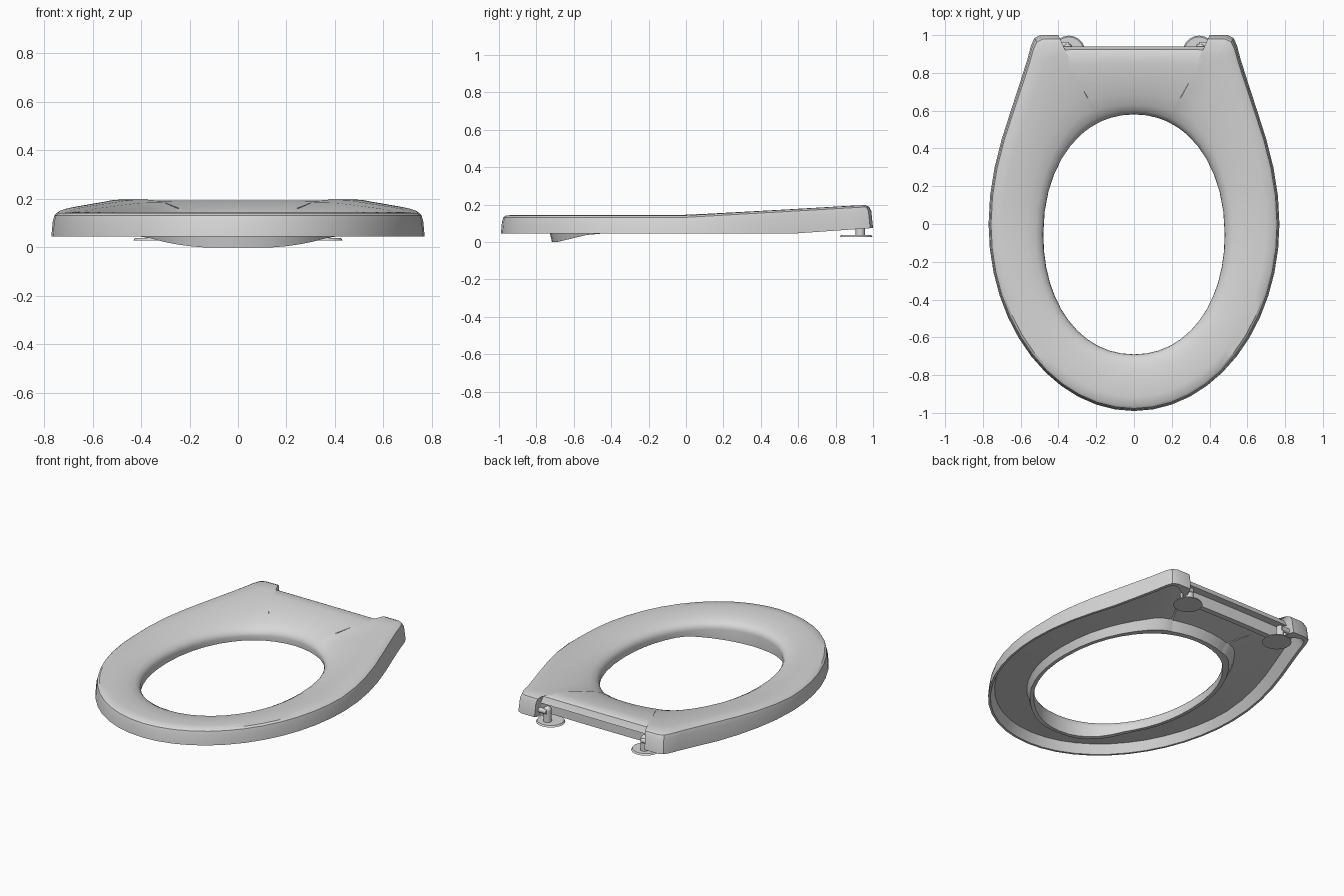
import bpy, bmesh
from math import sin, cos, radians, pi
from mathutils import Matrix, Vector

if "Cube" in bpy.data.objects:
    bpy.data.objects.remove(bpy.data.objects["Cube"])

grey = bpy.data.materials.new("light_grey_plastic")
grey.use_nodes = True
colour = (0.68, 0.68, 0.68, 1)
grey.diffuse_color = colour
grey.node_tree.nodes["Principled BSDF"].inputs["Base Color"].default_value = colour


def clamp(v):
    return max(0.0, min(1.0, v))


def finish(bm, name):
    """Turn a bmesh into a smooth object with the shared plastic colour."""
    bmesh.ops.recalc_face_normals(bm, faces=bm.faces)
    mesh = bpy.data.meshes.new(name)
    bm.to_mesh(mesh)
    bm.free()
    mesh.materials.append(grey)
    ob = bpy.data.objects.new(name, mesh)
    bpy.context.collection.objects.link(ob)
    bpy.ops.object.select_all(action='DESELECT')
    ob.select_set(True)
    bpy.context.view_layer.objects.active = ob
    bpy.ops.object.shade_smooth_by_angle(angle=radians(35))


# Half outline: elliptical front, tapering sides, rear ear, then the notch.
# Each point carries the angle of its partner on the oval opening
# and the zone that decides its underside.
FRONT = 12
half = [(0.77 * sin(i * pi / 2 / FRONT), -0.99 * cos(i * pi / 2 / FRONT),
         -90 + i * 90 / FRONT, "side") for i in range(FRONT + 1)]
half += [(x, y, deg, "side") for x, y, deg in (
    (.762, .15, 10), (.738, .3, 20), (.7, .45, 29), (.652, .6, 38),
    (.603, .75, 46), (.565, .87, 53), (.545, .945, 57), (.527, .985, 60),
    (.495, 1, 63))]
half += [(.4, 1, 68, "ear"), (.4, .94, 70, "ear")]
half += [(x, .94, deg, "notch") for x, deg in (
    (.398, 70.4), (.27, 76), (.13, 83), (0, 90))]


def opening(deg):
    c, s = max(0, cos(radians(deg))), sin(radians(deg))
    sign = 1 if s > 0 else -1
    return 0.48 * c ** .95, -0.055 + sign * 0.635 * abs(s) ** .95


# Heights of the top surface, the outer rim and the lip around the opening
def top_z(t, y):
    return 0.142 + 0.058 * max(0, y) - 0.03 * t * t * clamp(y / 0.5)


def rim_z(t, y):
    return 0.045 + 0.07 * max(0, y - 0.57)


def lip_z(t, y):
    return rim_z(t, y) - 0.045 * clamp((-0.5 - y) / 0.19)


# Cross-section over the top, round the lip and into the hollow underside:
# fraction towards the opening, height rule, offset
upper = [(.02, top_z, -.035), (.045, top_z, -.01), (.09, top_z, 0),
         (.25, top_z, .003), (.45, top_z, .003), (.7, top_z, -.005),
         (.86, top_z, -.016), (.95, top_z, -.03), (.99, top_z, -.048),
         (1, top_z, -.065), (.99, lip_z, 0), (.91, lip_z, 0),
         (.84, top_z, -.05)]
# Outer rim per zone; the notch steps up to a thin overhang
rim = {
    "side": [(.14, top_z, -.04), (.05, rim_z, 0), (.035, rim_z, 0),
             (.02, rim_z, 0), (0, rim_z, 0)],
    "ear": [(.3, top_z, -.04), (.21, rim_z, 0), (.12, rim_z, 0),
            (.06, rim_z, 0), (0, rim_z, 0)],
    "notch": [(.3, top_z, -.04), (.21, rim_z, 0), (.12, rim_z, 0),
              (.12, top_z, -.05), (0, top_z, -.05)],
}

bm = bmesh.new()
outline = [(1, p) for p in half] + [(-1, p) for p in half[-2:0:-1]]
columns = []
for side, (ox, oy, deg, zone) in outline:
    ix, iy = opening(deg)
    column = []
    for t, height, dz in upper + rim[zone]:
        x, y = ox + (ix - ox) * t, oy + (iy - oy) * t
        column.append(bm.verts.new((side * x, y, height(t, y) + dz)))
    columns.append(column)
for a, b in zip(columns, columns[1:] + columns[:1]):
    for k in range(len(a)):
        bm.faces.new((a[k - 1], b[k - 1], b[k], a[k]))
finish(bm, "seat_ring")


# Hinges: floor disc, upright post with a domed top, and pin into the ear
def cylinder(bm, centre, r1, r2, depth, rot=Matrix(), sides=24):
    bmesh.ops.create_cone(bm, cap_ends=True, segments=sides, radius1=r1,
                          radius2=r2, depth=depth,
                          matrix=Matrix.Translation(Vector(centre)) @ rot)


for side, label in ((1, "left"), (-1, "right")):
    bm = bmesh.new()
    cylinder(bm, (side * .345, .91, .033), .087, .08, .01, sides=32)
    finish(bm, label + "_hinge_disc")

    bm = bmesh.new()
    cylinder(bm, (side * .352, .932, .074), .025, .024, .074)
    bmesh.ops.create_uvsphere(bm, u_segments=24, v_segments=8, radius=.024,
                              matrix=Matrix.Translation((side * .352, .932, .111)))
    finish(bm, label + "_hinge_post")

    bm = bmesh.new()
    cylinder(bm, (side * .385, .948, .105), .016, .016, .08,
             Matrix.Rotation(pi / 2, 4, 'Y'), 16)
    finish(bm, label + "_hinge_pin")
